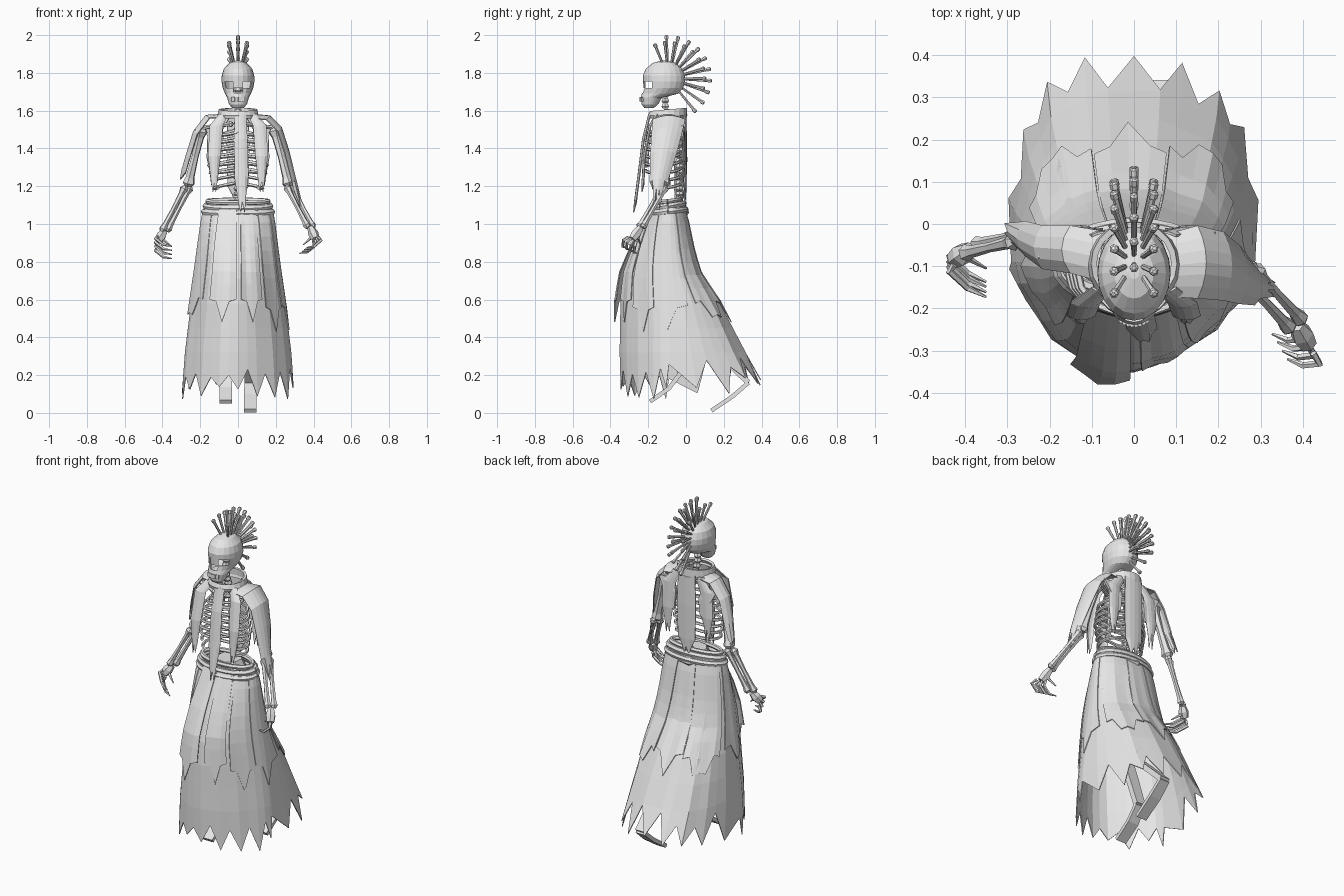
import bpy, bmesh, random
from math import sin, cos, pi, radians, copysign
from mathutils import Vector as V

random.seed(4)
if "Cube" in bpy.data.objects:
    bpy.data.objects.remove(bpy.data.objects["Cube"])

grey = bpy.data.materials.new("plain_grey")
grey.use_nodes = True
grey.diffuse_color = (.8, .8, .8, 1)
grey.node_tree.nodes["Principled BSDF"].inputs["Base Color"].default_value = (.8, .8, .8, 1)


def finish(name, bm, thick=0):
    bmesh.ops.recalc_face_normals(bm, faces=bm.faces)
    mesh = bpy.data.meshes.new(name)
    bm.to_mesh(mesh)
    bm.free()
    mesh.materials.append(grey)
    ob = bpy.data.objects.new(name, mesh)
    bpy.context.scene.collection.objects.link(ob)
    if thick:
        mod = ob.modifiers.new("thickness", "SOLIDIFY")
        mod.thickness = thick
        mod.offset = 0
    return ob


def loft(name, rings, closed=True, caps=False, thick=0, skip=None):
    """Skin a list of point rings; skip(row, column) leaves a hole."""
    bm = bmesh.new()
    rows = [[bm.verts.new(p) for p in ring] for ring in rings]
    n = len(rows[0])
    for i in range(len(rows) - 1):
        for j in range(n if closed else n - 1):
            if not (skip and skip(i, j)):
                k = (j + 1) % n
                bm.faces.new((rows[i][j], rows[i][k], rows[i + 1][k], rows[i + 1][j]))
    if caps:
        bm.faces.new(rows[0])
        bm.faces.new(rows[-1])
    return finish(name, bm, thick)


def tube(name, pts, radii, sides=6):
    """Round rod along a path, with one radius per point or a single one."""
    pts = [V(p) for p in pts]
    if not isinstance(radii, (list, tuple)):
        radii = [radii] * len(pts)
    rings, side = [], V((.31, .52, .8))
    for i, p in enumerate(pts):
        d = (pts[min(i + 1, len(pts) - 1)] - pts[max(i - 1, 0)]).normalized()
        side = (side - d * side.dot(d)).normalized()
        other = d.cross(side)
        rings.append([p + radii[i] * (side * cos(a) + other * sin(a))
                      for a in (2 * pi * j / sides for j in range(sides))])
    return loft(name, rings, caps=True)


def bone(name, a, b, r):
    a, b = V(a), V(b)
    return tube(name, [a.lerp(b, t) for t in (0, .06, .16, .5, .85, .95, 1)],
                [r * s for s in (.8, 1.5, 1, .8, 1, 1.4, .8)])


def ribbon(name, pts, widths, side, bow=(0, 0, 0), ragged=0, cols=5, thick=.006):
    """Cloth strip along a path, bowed across its width, with a torn end."""
    pts, side, bow = [V(p) for p in pts], V(side), V(bow)
    rings = []
    for i, p in enumerate(pts):
        ring = []
        for j in range(cols):
            u = 2 * j / (cols - 1) - 1
            q = p + side * widths[i] * u + bow * u * u
            if i == len(pts) - 1 and j % 2 == 0:
                q += (pts[-2] - p).normalized() * ragged * random.uniform(.6, 1.2)
            ring.append(q)
        rings.append(ring)
    return loft(name, rings, closed=False, thick=thick)


def oval(z, rx, front, back, n=20, tilt=0):
    mid, ry = (front + back) / 2, (back - front) / 2
    return [(rx * cos(a), mid + ry * sin(a), z + tilt * sin(a))
            for a in (2 * pi * j / n for j in range(n))]


# Skull: lofted shell with open eye sockets and nose
skull = [oval(*s) for s in (
    (1.862, .012, -.13, -.1), (1.85, .045, -.175, -.055), (1.82, .073, -.21, -.022),
    (1.785, .083, -.226, -.008), (1.755, .084, -.224, -.008), (1.72, .078, -.222, -.018),
    (1.692, .066, -.23, -.045), (1.67, .055, -.236, -.13), (1.635, .045, -.232, -.15),
    (1.618, .03, -.22, -.17))]
holes = {(4, 12), (4, 13), (4, 16), (4, 17), (5, 14), (5, 15)}
loft("skull", skull, caps=True, thick=.006, skip=lambda i, j: (i, j) in holes)
for k in range(8):
    a = radians(-125 + 10 * k)
    x, y = .054 * cos(a), -.185 + .055 * sin(a)
    tube("tooth", [(x, y, 1.672), (x, y, 1.648)], .006, 4)

# Crest of knobbed spikes
for tilt, first, count in ((0, 93, 10), (-.24, 112, 9), (.24, 112, 9)):
    for k in range(count):
        a = radians(first - 16 * k)
        d = V((sin(tilt), cos(tilt) * cos(a), cos(tilt) * sin(a)))
        c, reach = V((0, -.092, 1.77)), .23 if tilt == 0 else .205
        tube("crest_spike", [c + d * reach * t for t in (.36, .9, .92, .98, 1)],
             [.006, .008, .011, .011, .005])

# Spine, neck and pelvis
for k in range(23):
    z = 1.06 + .029 * k
    y = -.035 - .075 * min(1, max(0, (z - 1.43) / .17))
    tube("vertebra", [(0, y, z), (0, y, z + .01), (0, y, z + .026)], [.016, .023, .016])
tube("pelvis", [(0, -.08, 1.12), (0, -.08, 1.06), (0, -.08, 1)], [.07, .1, .05], 8)

# Rib cage
bone("sternum", (0, -.195, 1.5), (0, -.215, 1.3), .014)
for k in range(8):
    z = 1.5 - .04 * k
    w = .155 - .008 * abs(k - 4) - (.03 if k == 0 else 0)
    for s in (-1, 1):
        last = 10 if k < 6 else 7
        path = [(s * w * sin(pi * t / 10), -.12 + .095 * cos(pi * t / 10), z - .03 * sin(pi * t / 12))
                for t in range(last + 1)]
        tube("rib", path, .009, 5)

# Collar
loft("collar", [oval(1.56, .098, -.19, -.005), oval(1.575, .102, -.195, 0),
                oval(1.605, .095, -.185, -.002, tilt=.01)], thick=.014)

# Arms and hands
for label, shoulder, elbow, wrist, palm, tip, spread in (
        ("right", (-.19, -.07, 1.51), (-.265, -.03, 1.2), (-.39, -.06, .96),
         (-.425, -.085, .91), (-.35, -.155, .85), (0, .012, -.022)),
        ("left", (.19, -.08, 1.51), (.27, -.115, 1.2), (.385, -.24, .98),
         (.412, -.285, .92), (.345, -.29, .86), (-.012, .02, -.01))):
    S, E, W, P, T, D = (V(p) for p in (shoulder, elbow, wrist, palm, tip, spread))
    bone(label + "_collar_bone", (S.x * .15, -.17, 1.53), S, .012)
    ribbon(label + "_shoulder_blade", [(S.x * .75, -.025, 1.52), (S.x * .6, -.015, 1.45),
           (S.x * .5, -.015, 1.35)], (.05, .04, .01), (1, 0, 0), thick=.012)
    bone(label + "_upper_arm", S, E, .024)
    for s in (-1, 1):
        off = V((.014 * s, .01 * s, 0))
        bone(label + "_forearm_bone", E + off, W + off, .015)
    tube(label + "_palm", [W, W.lerp(P, .5), P], [.018, .028, .022])
    for k in range(4):
        o = D * (k - 1.5)
        bend = P + o + (P - W) * .35
        tube(label + "_finger", [P + o * .7, bend, bend.lerp(T + o, .5) + V((0, -.01, -.014)), T + o],
             [.009, .009, .008, .003], 5)
    tube(label + "_thumb", [W.lerp(P, .4), P.lerp(T, .3) + V((0, .03, .03)), T + V((0, .05, .03))],
         [.01, .009, .003], 5)

# Shoulder cloths
ribbon("left_sleeve", [(.08, -.1, 1.58), (.17, -.09, 1.572), (.23, -.1, 1.51), (.268, -.12, 1.39),
                       (.305, -.145, 1.24), (.342, -.155, 1.09)],
       (.07, .085, .08, .068, .045, .022), (0, 1, 0), (-.02, 0, -.02), .1, 7)
ribbon("right_sleeve", [(-.08, -.08, 1.58), (-.17, -.06, 1.575), (-.235, -.055, 1.49),
                        (-.275, -.035, 1.36), (-.31, -.01, 1.24)],
       (.06, .055, .05, .04, .02), (0, 1, 0), (.02, 0, -.015), .06)

# Hanging chest and back strips
ribbon("front_strip", [(.012, -.197, 1.58), (.015, -.23, 1.45), (.018, -.255, 1.25), (.025, -.28, 1.06)],
       (.03, .034, .036, .02), (1, 0, 0), (0, .01, 0), .08)
ribbon("back_strip", [(0, 0, 1.58), (0, .002, 1.4), (0, 0, 1.2), (0, -.005, 1.1)],
       (.055, .06, .055, .03), (1, 0, 0), (0, -.008, 0), .05)
for s in (-1, 1):
    ribbon("front_side_strip", [(s * .075, -.16, 1.58), (s * .115, -.195, 1.52), (s * .125, -.225, 1.36),
                                (s * .125, -.235, 1.17)],
           (.025, .034, .032, .015), (1, 0, 0), (0, .01, 0), .06)
    ribbon("back_side_strip", [(s * .07, -.02, 1.575), (s * .12, -.01, 1.5), (s * .13, -.005, 1.35),
                               (s * .13, -.015, 1.2)],
           (.03, .04, .035, .02), (1, 0, 0), (0, -.008, 0), .08)

# Skirt shape: height, half width, front, back
SHAPE = ((1.14, .165, -.16, -.03), (1.05, .188, -.2, .005), (.85, .21, -.29, .042),
         (.74, .225, -.335, .075), (.57, .25, -.365, .185), (.33, .28, -.37, .31), (0, .305, -.36, .5))


def skirt_point(a, z, grow):
    """Round at the waist; lower down squarer behind and pointed in front, right of the middle."""
    for hi, lo in zip(SHAPE, SHAPE[1:]):
        if z >= lo[0]:
            break
    t = (hi[0] - z) / (hi[0] - lo[0])
    rx, front, back = (h + (l - h) * t for h, l in zip(hi[1:], lo[1:]))
    c, s, mid = cos(a), sin(a), -.09
    low = min(1, max(0, (1.05 - z) / .5))
    if s > 0:
        x, y = abs(c) ** (1 - .13 * low), (back - mid) * s ** (1 - .28 * low)
    else:
        lean = 1 - .12 * low * min(1, max(0, (c + .3) / .4))
        x, y = abs(c), (front - mid) * (-s) ** (1 + .6 * low) * lean
    return (grow * rx * copysign(x, c), mid + grow * y, z)


def drape(name, start, end, cols, top, notch, tip, grow):
    """Pleated cloth on the skirt shape: a full ring with a torn hem, or a panel ending in a point."""
    full = end - start == 360
    pleat = [grow + random.uniform(-.02, .02) for _ in range(cols)]
    angles = [radians(start + (end - start) * j / (cols if full else cols - 1)) for j in range(cols)]
    rings = [[skirt_point(a, top + (notch + .08 - top) * i / 6, 1 + (p - 1) * min(1, i / 4 + .3))
              for a, p in zip(angles, pleat)] for i in range(7)]
    hem = []
    for j, (a, p) in enumerate(zip(angles, pleat)):
        if full:
            rise = .06 * max(0, sin(a))
            z = rise + (tip + random.uniform(-.03, .04) if j % 2 else notch + random.uniform(-.06, .02))
        else:
            u = abs(2 * j / (cols - 1) - 1)
            z = tip + (notch - tip) * u + (.05 if j % 2 else 0)
        hem.append(skirt_point(a, z, p))
    return loft(name, rings + [hem], closed=full, thick=.005)


drape("underskirt", -100, 260, 36, 1.1, .24, .1, 1)
for name, start, end, cols, notch, tip, grow in (
        ("left_overskirt", -27, 14, 5, .57, .44, 1.04),
        ("front_left_outer_overskirt", -56, -29, 5, .56, .43, 1.05),
        ("front_left_overskirt", -86, -60, 5, .6, .48, 1.04),
        ("front_right_overskirt", 238, 268, 5, .6, .48, 1.13),
        ("right_overskirt", 168, 222, 7, .6, .48, 1.03),
        ("back_left_overskirt", 24, 74, 7, .58, .47, 1.03),
        ("back_overskirt", 75, 109, 5, .6, .48, 1.03),
        ("back_right_overskirt", 110, 160, 7, .58, .46, 1.03)):
    drape(name, start, end, cols, 1.08, notch, tip, grow)

# Rolled waistband
for z, rx, front, back, tilt, r in ((1.065, .182, -.19, 0, .012, .015),
                                    (1.095, .172, -.18, -.012, .014, .016),
                                    (1.12, .16, -.165, -.03, .008, .013)):
    ring = oval(z, rx, front, back, 24, tilt)
    tube("waistband_roll", ring + ring[:1], r)

# Legs and feet
for label, x, knee, heel, ball, toe in (
        ("left", .065, (-.1, .58), (.33, .16), (.25, .09), (.135, .012)),
        ("right", -.065, (-.16, .6), (-.03, .21), (-.09, .13), (-.19, .06))):
    hip, knee, heel, ball, toe = (V((x, *p)) for p in ((-.08, 1.02), knee, heel, ball, toe))
    bone(label + "_thigh", hip, knee, .03)
    ribbon(label + "_shin", [knee, knee.lerp(heel, .5), heel], (.032, .034, .03), (1, 0, 0), cols=3, thick=.03)
    ribbon(label + "_foot", [heel, ball, toe], (.03, .034, .032), (1, 0, 0), cols=3, thick=.022)
